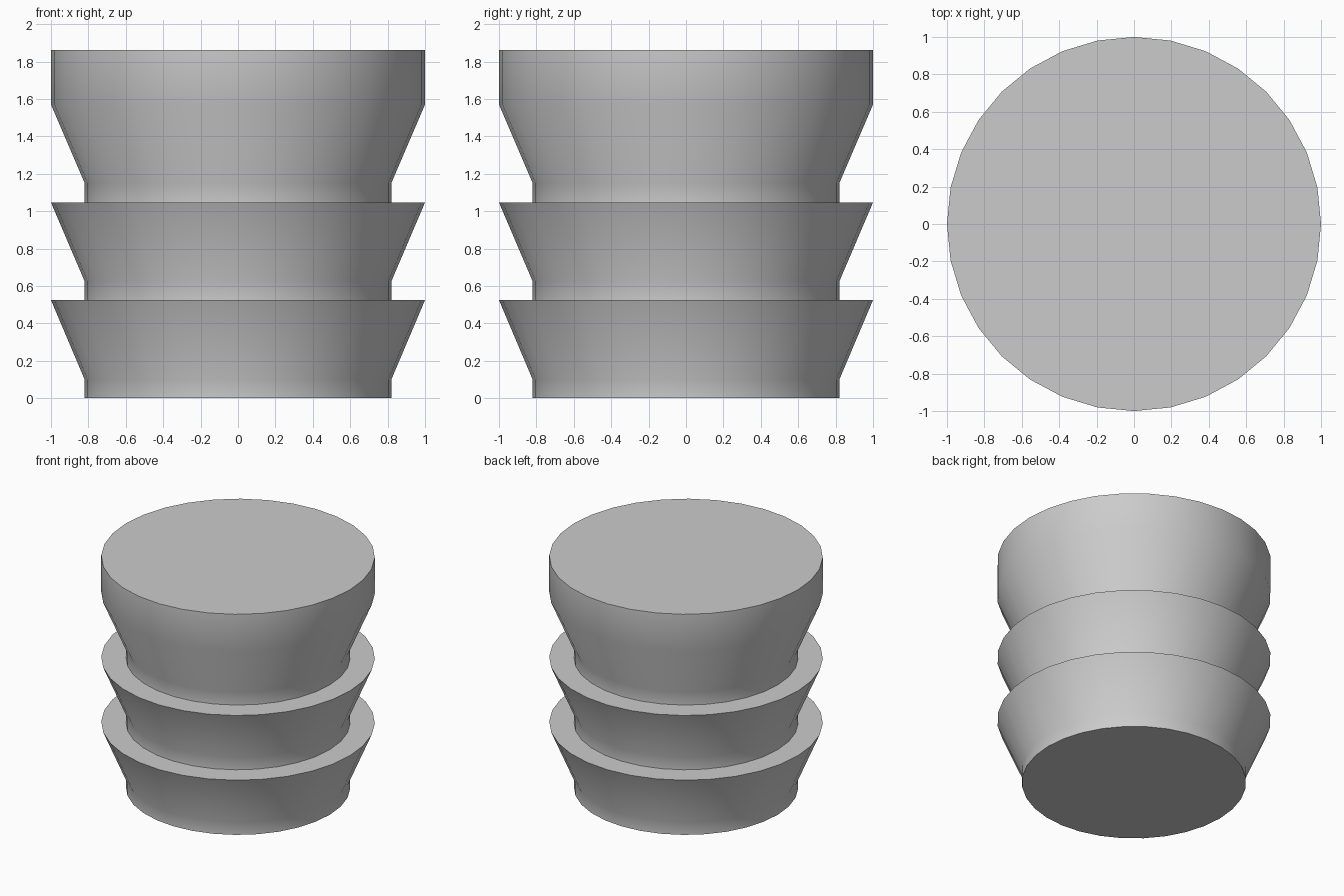
import bpy
import bmesh
import math

if "Cube" in bpy.data.objects:
    bpy.data.objects.remove(bpy.data.objects["Cube"])

SIDES = 32
NECK, RIM = 0.82, 1.0

grey = bpy.data.materials.new("light grey")
grey.diffuse_color = (0.6, 0.6, 0.6, 1.0)
grey.use_nodes = True
grey.node_tree.nodes["Principled BSDF"].inputs["Base Color"].default_value = grey.diffuse_color

# Half profile: two flared rings, then a flared cap with a straight rim
profile = [
    (NECK, 0.0), (NECK, 0.10), (RIM, 0.525),
    (NECK, 0.525), (NECK, 0.625), (RIM, 1.047),
    (NECK, 1.047), (NECK, 1.15), (RIM, 1.57), (RIM, 1.863),
]


def lathe(name, points, material):
    """Revolve a profile around z and close both ends with flat caps."""
    bm = bmesh.new()
    rings = []
    for r, z in points:
        angles = [2 * math.pi * i / SIDES for i in range(SIDES)]
        rings.append([bm.verts.new((r * math.cos(a), r * math.sin(a), z))
                      for a in angles])
    for low, high in zip(rings, rings[1:]):
        for i in range(SIDES):
            j = (i + 1) % SIDES
            bm.faces.new((low[i], low[j], high[j], high[i]))
    bm.faces.new(rings[0][::-1])
    bm.faces.new(rings[-1])
    mesh = bpy.data.meshes.new(name)
    bm.to_mesh(mesh)
    bm.free()
    mesh.materials.append(material)
    obj = bpy.data.objects.new(name, mesh)
    bpy.context.collection.objects.link(obj)
    return obj


# Ribbed plug body, smooth around the sides with sharp rims
plug = lathe("ribbed_plug", profile, grey)
bpy.context.view_layer.objects.active = plug
plug.select_set(True)
bpy.ops.object.shade_smooth_by_angle(angle=math.radians(30))
